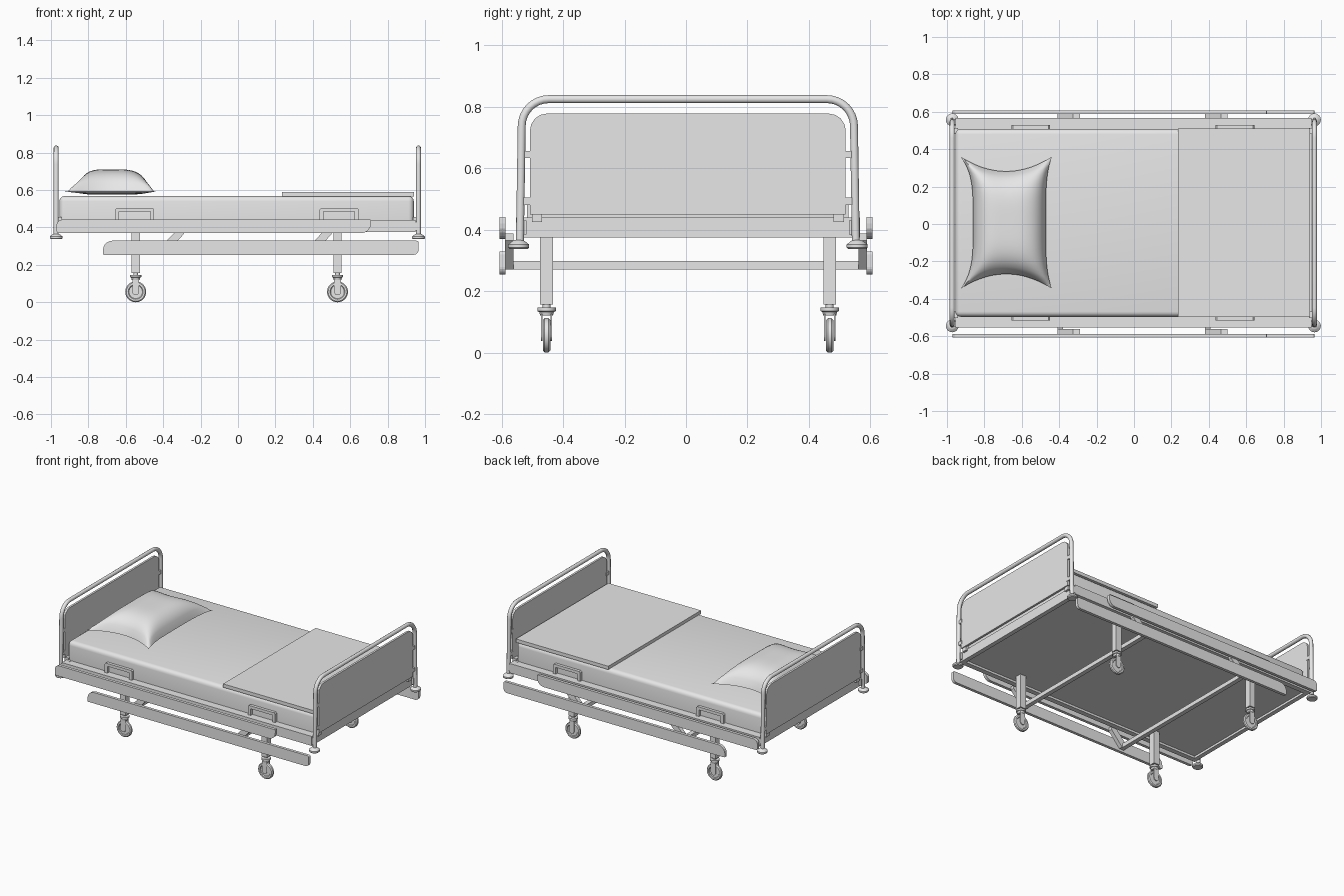
import bpy, bmesh, math
from mathutils import Vector, Matrix

cube = bpy.data.objects.get("Cube")
if cube:
    bpy.data.objects.remove(cube, do_unlink=True)

GREY = (0.8, 0.8, 0.8, 1)
mat = bpy.data.materials.new("light_grey")
mat.use_nodes = True
mat.diffuse_color = GREY
mat.node_tree.nodes["Principled BSDF"].inputs["Base Color"].default_value = GREY

YC = 0.006          # middle of the bed across its width
SIDES = (("right", -1), ("left", 1))


def finish(name, bm, smooth=None):
    bmesh.ops.recalc_face_normals(bm, faces=bm.faces)
    mesh = bpy.data.meshes.new(name)
    bm.to_mesh(mesh)
    bm.free()
    obj = bpy.data.objects.new(name, mesh)
    bpy.context.collection.objects.link(obj)
    mesh.materials.append(mat)
    if smooth:
        bpy.ops.object.select_all(action='DESELECT')
        obj.select_set(True)
        bpy.context.view_layer.objects.active = obj
        bpy.ops.object.shade_smooth_by_angle(angle=math.radians(smooth))
    return obj


def box(name, x, y, z):
    """Box from (min, max) pairs."""
    bm = bmesh.new()
    bmesh.ops.create_cube(bm, size=1)
    for v in bm.verts:
        v.co = Vector([(a + b) / 2 + c * (b - a) for (a, b), c in zip((x, y, z), v.co)])
    return finish(name, bm)


def rounded(a, b, radii, steps=5):
    """Rectangle outline; radii run bottom-left, bottom-right, top-right, top-left."""
    corners = [(a[0], a[1]), (b[0], a[1]), (b[0], b[1]), (a[0], b[1])]
    signs = [(1, 1), (-1, 1), (-1, -1), (1, -1)]
    pts = []
    for i, ((cx, cz), (sx, sz), r) in enumerate(zip(corners, signs, radii)):
        if not r:
            pts.append((cx, cz))
            continue
        for k in range(steps + 1):
            t = math.pi + (i + k / steps) * math.pi / 2
            pts.append((cx + sx * r + r * math.cos(t), cz + sz * r + r * math.sin(t)))
    return pts


def plate(name, pts, axis, lo, hi):
    """Extrude an outline (x,z along y, or y,z along x) from lo to hi."""
    bm = bmesh.new()
    place = (lambda p: (p[0], lo, p[1])) if axis == "y" else (lambda p: (lo, p[0], p[1]))
    face = bm.faces.new([bm.verts.new(place(p)) for p in pts])
    moved = bmesh.ops.extrude_face_region(bm, geom=[face])["geom"]
    step = (0, hi - lo, 0) if axis == "y" else (hi - lo, 0, 0)
    bmesh.ops.translate(bm, vec=step, verts=[g for g in moved if isinstance(g, bmesh.types.BMVert)])
    return finish(name, bm)


def lathe(name, profile, centre, axis="z", segments=24):
    """Spin a closed (radius, height) profile about an axis."""
    bm = bmesh.new()
    vs = [bm.verts.new((r, 0, h)) for r, h in profile]
    es = [bm.edges.new(p) for p in zip(vs, vs[1:])]
    bmesh.ops.spin(bm, geom=vs + es, axis=(0, 0, 1), cent=(0, 0, 0),
                   angle=math.tau, steps=segments)
    bmesh.ops.remove_doubles(bm, verts=bm.verts, dist=1e-5)
    if axis == "y":
        bm.transform(Matrix.Rotation(math.pi / 2, 4, "X"))
    bm.transform(Matrix.Translation(centre))
    return finish(name, bm, 35)


def tube(name, pts, radius):
    curve = bpy.data.curves.new(name, "CURVE")
    curve.dimensions = "3D"
    curve.bevel_depth, curve.bevel_resolution, curve.use_fill_caps = radius, 3, True
    spline = curve.splines.new("POLY")
    spline.points.add(len(pts) - 1)
    for p, co in zip(spline.points, pts):
        p.co = (*co, 1)
    obj = bpy.data.objects.new(name, curve)
    bpy.context.collection.objects.link(obj)
    curve.materials.append(mat)
    bpy.ops.object.select_all(action='DESELECT')
    obj.select_set(True)
    bpy.context.view_layer.objects.active = obj
    bpy.ops.object.convert(target="MESH")
    bpy.ops.object.shade_smooth_by_angle(angle=math.radians(50))


# Bed frame: base sheet with a rim
box("base_sheet", (-0.95, 0.945), (YC - 0.55, YC + 0.55), (0.39, 0.438))
for side, s in SIDES:
    edge = sorted((YC + s * 0.525, YC + s * 0.56))
    box(f"frame_side_{side}", (-0.955, 0.95), edge, (0.375, 0.44))
for end, x in (("head", -0.955), ("foot", 0.92)):
    box(f"frame_{end}", (x, x + 0.03), (YC - 0.525, YC + 0.525), (0.375, 0.44))

# Mattress with soft upper edges, and folded blanket
mattress = box("mattress", (-0.955, 0.94), (YC - 0.502, YC + 0.502), (0.438, 0.568))
bm = bmesh.new()
bm.from_mesh(mattress.data)
soft = [e for e in bm.edges if max(v.co.z for v in e.verts) > 0.5]
bmesh.ops.bevel(bm, geom=soft, offset=0.028, segments=4, profile=0.5, affect='EDGES')
bm.to_mesh(mattress.data)
bm.free()
bpy.ops.object.select_all(action='DESELECT')
mattress.select_set(True)
bpy.context.view_layer.objects.active = mattress
bpy.ops.object.shade_smooth_by_angle(angle=math.radians(40))
box("blanket", (0.235, 0.94), (YC - 0.504, YC + 0.504), (0.566, 0.59))

# Pillow: two bulged sheets sharing a pinched outline
bm = bmesh.new()
for bulge in (0.12, -0.016):
    new = bmesh.ops.create_grid(bm, x_segments=28, y_segments=28, size=1)["verts"]
    for v in new:
        u, w = v.co.x, v.co.y
        pinch = (0.27 if u < 0 else 0.13) * (1 - w ** 4)
        full = max(0, (1 - u ** 4) * (1 - w ** 4)) ** 0.65
        v.co = (-0.683 + 0.243 * u * (1 - pinch),
                0.007 + 0.352 * w * (1 - 0.22 * (1 - u * u)),
                0.591 + bulge * full)
bmesh.ops.remove_doubles(bm, verts=bm.verts, dist=1e-4)
finish("pillow", bm, 60)

# Head and foot ends
for end, x in (("head", -0.972), ("foot", 0.965)):
    path = [(x, YC - 0.547, 0.35)]
    for k in range(9):
        t = math.pi - k * math.pi / 16
        path.append((x, YC - 0.453 + 0.088 * math.cos(t), 0.737 + 0.088 * math.sin(t)))
    path += [(x, 2 * YC - y, z) for _, y, z in reversed(path)]
    tube(f"{end}_tube", path, 0.0135)
    outline = rounded((YC - 0.514, 0.45), (YC + 0.514, 0.778), (0, 0, 0.055, 0.055), 4)
    plate(f"{end}_panel", outline, "x", x - 0.007, x + 0.007)
    inner = x - math.copysign(0.03, x)
    for side, s in SIDES:
        for level, z in (("upper", 0.633), ("lower", 0.48)):
            box(f"{end}_{level}_bracket_{side}", (x - 0.008, x + 0.008),
                sorted((YC + s * 0.505, YC + s * 0.542)), (z, z + 0.024))
        box(f"{end}_tab_{side}", sorted((x, inner)),
            sorted((YC + s * 0.475, YC + s * 0.508)), (0.425, 0.455))
        box(f"{end}_mount_{side}", sorted((x, inner)),
            sorted((YC + s * 0.525, YC + s * 0.556)), (0.385, 0.43))
        lathe(f"{end}_foot_cap_{side}",
              [(0, 0.337), (0.029, 0.337), (0.034, 0.342), (0.034, 0.352),
               (0.02, 0.363), (0.014, 0.366), (0, 0.366)], (x, YC + s * 0.551, 0))

# Side rails, carried by sloping arms on two cross bars
for side, s in SIDES:
    lo, hi = sorted((s * 0.588, s * 0.608))
    plate(f"upper_rail_{side}", rounded((-0.97, 0.37), (0.71, 0.442), (0.012, 0.05, 0.005, 0.03)),
          "y", lo, hi)
    plate(f"lower_rail_{side}", rounded((-0.722, 0.254), (0.965, 0.329), (0.005, 0.025, 0.01, 0.05)),
          "y", lo, hi)
for place, x in (("head", -0.41), ("foot", 0.38)):
    box(f"cross_bar_{place}", (x, x + 0.03), (YC - 0.58, YC + 0.58), (0.27, 0.298))
    arm = [(x, 0.27), (x + 0.035, 0.27), (x + 0.12, 0.365), (x + 0.12, 0.388), (x + 0.085, 0.388), (x, 0.298)]
    for side, s in SIDES:
        lo, hi = sorted((s * 0.562, s * 0.59))
        plate(f"arm_{place}_{side}", arm, "y", lo, hi)

# Mattress retaining handles
for place, x in (("head", -0.655), ("foot", 0.437)):
    hoop = [(0, 0.438), (0, 0.497), (0.008, 0.505), (0.199, 0.505), (0.207, 0.497), (0.207, 0.438),
            (0.187, 0.438), (0.187, 0.485), (0.02, 0.485), (0.02, 0.438)]
    for side, s in SIDES:
        lo, hi = sorted((YC + s * 0.503, YC + s * 0.523))
        plate(f"handle_{place}_{side}", [(x + a, z) for a, z in hoop], "y", lo, hi)

# Legs and casters
for place, x in (("head", -0.547), ("foot", 0.532)):
    for side, s in SIDES:
        y = 0.007 + s * 0.461
        tag = f"{place}_{side}"
        box(f"leg_{tag}", (x - 0.022, x + 0.022), (y - 0.021, y + 0.021), (0.157, 0.395))
        lathe(f"swivel_{tag}", [(0, 0.12), (0.021, 0.12), (0.024, 0.132), (0.03, 0.135), (0.03, 0.146),
                                (0.013, 0.147), (0.013, 0.16), (0, 0.16)], (x, y, 0))
        lathe(f"wheel_{tag}", [(0, -0.007), (0.036, -0.007), (0.04, -0.012), (0.05, -0.012), (0.056, -0.006),
                               (0.056, 0.006), (0.05, 0.012), (0.04, 0.012), (0.036, 0.007), (0, 0.007)],
              (x, y, 0.056), "y", 32)
        fork = rounded((x - 0.018, 0.038), (x + 0.018, 0.125), (0.0179, 0.0179, 0, 0))
        for cheek in (-1, 1):
            lo, hi = sorted((y + cheek * 0.0135, y + cheek * 0.018))
            plate(f"fork_{tag}_{'outer' if cheek == s else 'inner'}", fork, "y", lo, hi)
